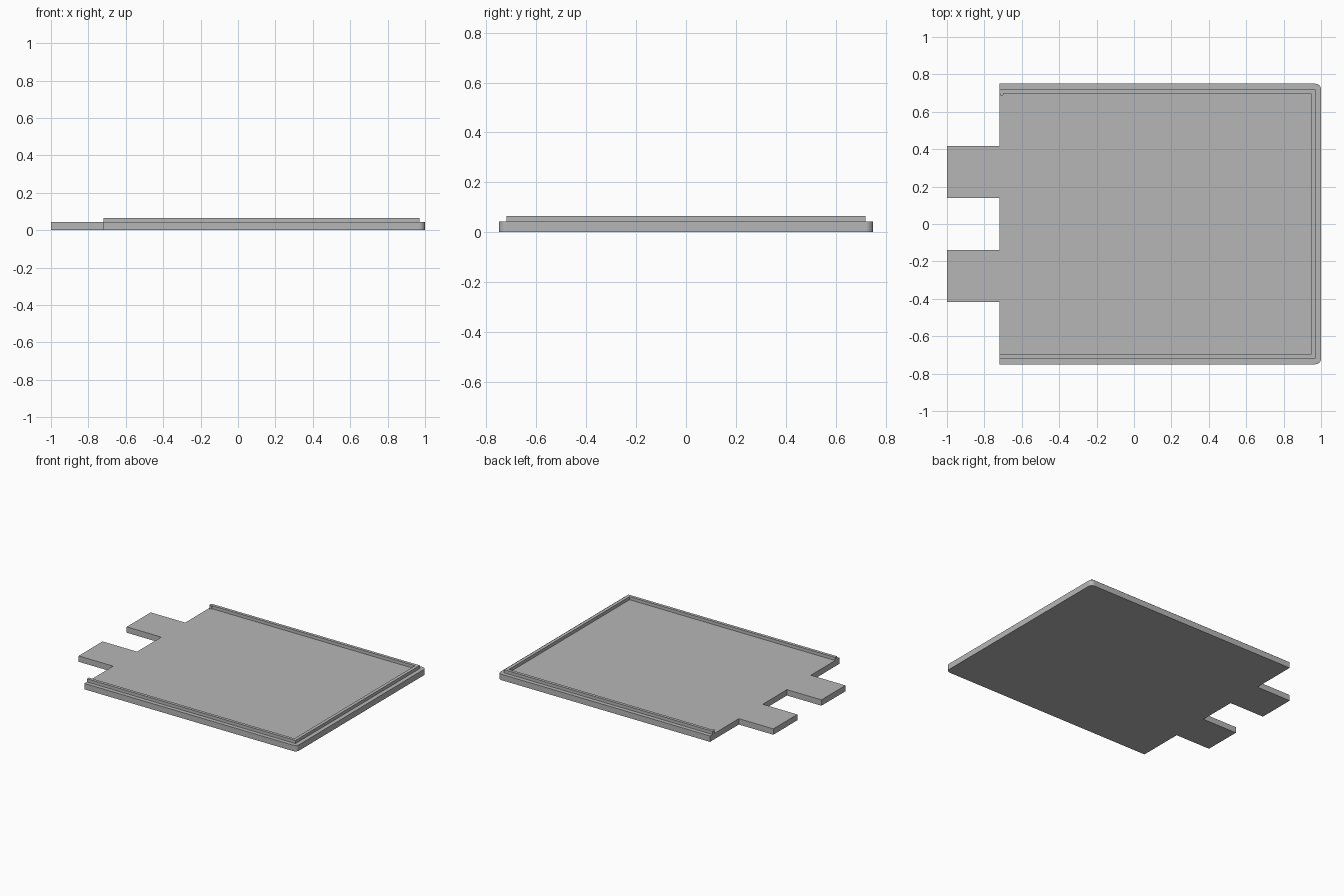
import bpy
import bmesh
import math

cube = bpy.data.objects.get("Cube")
if cube:
    bpy.data.objects.remove(cube, do_unlink=True)

grey = bpy.data.materials.new("plain grey")
grey.use_nodes = True
colour = (0.47, 0.47, 0.47, 1)
grey.diffuse_color = colour
grey.node_tree.nodes["Principled BSDF"].inputs["Base Color"].default_value = colour

BACK, TIP, END = -0.72, -1.0, 1.0
HALF = 0.75
PLATE_TOP, RIM_TOP = 0.043, 0.066


def prism(name, outline, bottom, top):
    """Extrude a counter-clockwise outline between two heights."""
    bm = bmesh.new()
    face = bm.faces.new([bm.verts.new((x, y, bottom)) for x, y in outline])
    extruded = bmesh.ops.extrude_face_region(bm, geom=[face], use_keep_orig=True)
    for v in extruded["geom"]:
        if isinstance(v, bmesh.types.BMVert):
            v.co.z = top
    bmesh.ops.recalc_face_normals(bm, faces=bm.faces)
    mesh = bpy.data.meshes.new(name)
    bm.to_mesh(mesh)
    bm.free()
    mesh.materials.append(grey)
    obj = bpy.data.objects.new(name, mesh)
    bpy.context.collection.objects.link(obj)
    return obj


def arc(cx, cy, radius, start, end, steps):
    return [(cx + radius * math.cos(math.radians(start + (end - start) * i / steps)),
             cy + radius * math.sin(math.radians(start + (end - start) * i / steps)))
            for i in range(steps + 1)]


# Base plate with two tabs and two rounded corners
r = 0.03
outline = [(BACK, -HALF)]
outline += arc(END - r, -HALF + r, r, -90, 0, 8)
outline += arc(END - r, HALF - r, r, 0, 90, 8)
outline.append((BACK, HALF))
for low, high in ((0.14, 0.417), (-0.417, -0.14)):
    outline += [(BACK, high), (TIP, high), (TIP, low), (BACK, low)]
prism("base_plate", outline, 0, PLATE_TOP)

# Raised lip around three sides
ox, oy, ix, iy = 0.97, 0.72, 0.946, 0.698
lip = [(BACK, -oy), (ox, -oy), (ox, oy), (BACK, oy),
       (BACK, iy), (ix, iy), (ix, -iy), (BACK, -iy)]
prism("raised_lip", lip, PLATE_TOP - 0.003, RIM_TOP)

# Small round catch at the open end of the lip
prism("lip_catch", arc(BACK + 0.013, iy - 0.003, 0.01, 0, 345, 23),
      PLATE_TOP - 0.003, RIM_TOP - 0.001)
